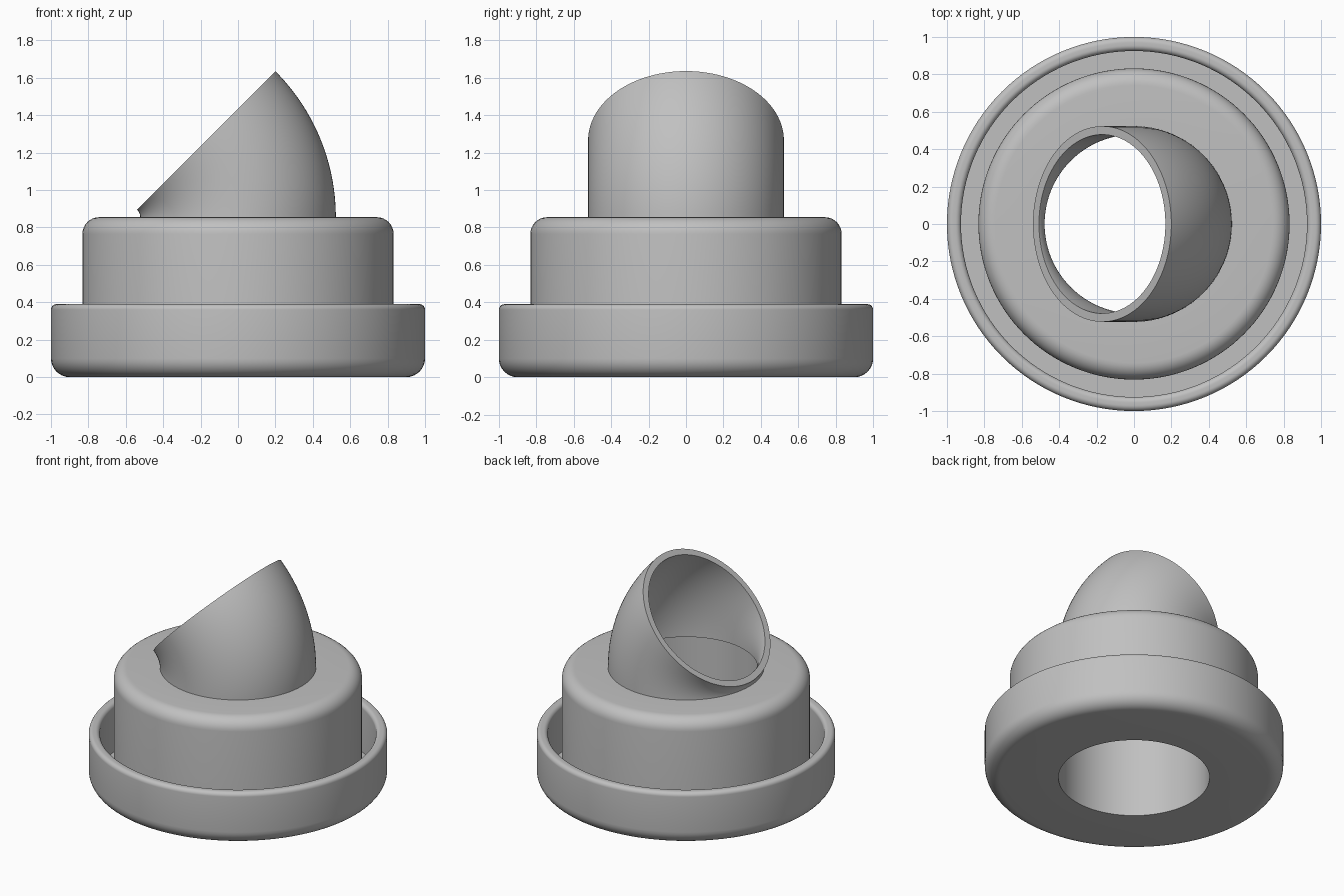
import bpy, bmesh, math
from mathutils import Vector

cube = bpy.data.objects.get("Cube")
if cube:
    bpy.data.objects.remove(cube, do_unlink=True)

grey = bpy.data.materials.new("plain_grey")
grey.use_nodes = True
colour = (0.53, 0.53, 0.53, 1)
grey.diffuse_color = colour
grey.node_tree.nodes["Principled BSDF"].inputs["Base Color"].default_value = colour

SIDES = 128


def bridge_rings(name, rings, close):
    """Skin a list of point rings, optionally joining the last to the first."""
    bm = bmesh.new()
    loops = [[bm.verts.new(p) for p in ring] for ring in rings]
    pairs = list(zip(loops, loops[1:]))
    if close:
        pairs.append((loops[-1], loops[0]))
    for a, b in pairs:
        for i in range(SIDES):
            j = (i + 1) % SIDES
            bm.faces.new((a[i], a[j], b[j], b[i]))
    bmesh.ops.recalc_face_normals(bm, faces=bm.faces)
    mesh = bpy.data.meshes.new(name)
    bm.to_mesh(mesh)
    bm.free()
    obj = bpy.data.objects.new(name, mesh)
    bpy.context.collection.objects.link(obj)
    mesh.materials.append(grey)
    bpy.ops.object.select_all(action='DESELECT')
    obj.select_set(True)
    bpy.context.view_layer.objects.active = obj
    bpy.ops.object.shade_smooth_by_angle(angle=math.radians(30))
    return obj


def circle(radius, z=0):
    step = math.tau / SIDES
    return [Vector((radius * math.cos(i * step), radius * math.sin(i * step), z))
            for i in range(SIDES)]


def fillet(r, z, radius, start, end, steps=8):
    """Arc points in the lathe profile, angles in degrees."""
    angles = [math.radians(start + (end - start) * k / steps) for k in range(steps + 1)]
    return [(r + radius * math.cos(a), z + radius * math.sin(a)) for a in angles]


TOP, BORE, PIPE, PIPE_BORE = 0.855, 0.506, 0.523, 0.478
FLOOR = 0.04

# Flanged body: rounded dish, ring channel and collar in one lathe profile
profile = [(BORE, 0)]
profile += fillet(0.9, 0.1, 0.1, -90, 0)
profile += fillet(0.97, 0.36, 0.03, 0, 90)
profile += fillet(0.955, 0.36, 0.03, 90, 180)
profile += [(0.925, FLOOR), (0.832, FLOOR)]
profile += fillet(0.742, TOP - 0.09, 0.09, 0, 90)
profile += [(PIPE_BORE, TOP), (BORE, TOP - 0.01)]
bridge_rings("flanged_body", [circle(r, z) for r, z in profile], True)

# Bent spout: circular section swung 45 degrees about a pivot beside the bore
BEND = 0.581
STEPS = 32


def bend_ring(radius, angle):
    c, s = math.cos(angle), math.sin(angle)
    return [Vector(((p.x + BEND) * c - BEND, p.y, TOP + (p.x + BEND) * s))
            for p in circle(radius)]


angles = [math.radians(45) * k / STEPS for k in range(STEPS + 1)]
outer = [bend_ring(PIPE, a) for a in angles]
inner = [bend_ring(PIPE_BORE, a) for a in reversed(angles)]
bridge_rings("bent_spout", outer + inner, True)
